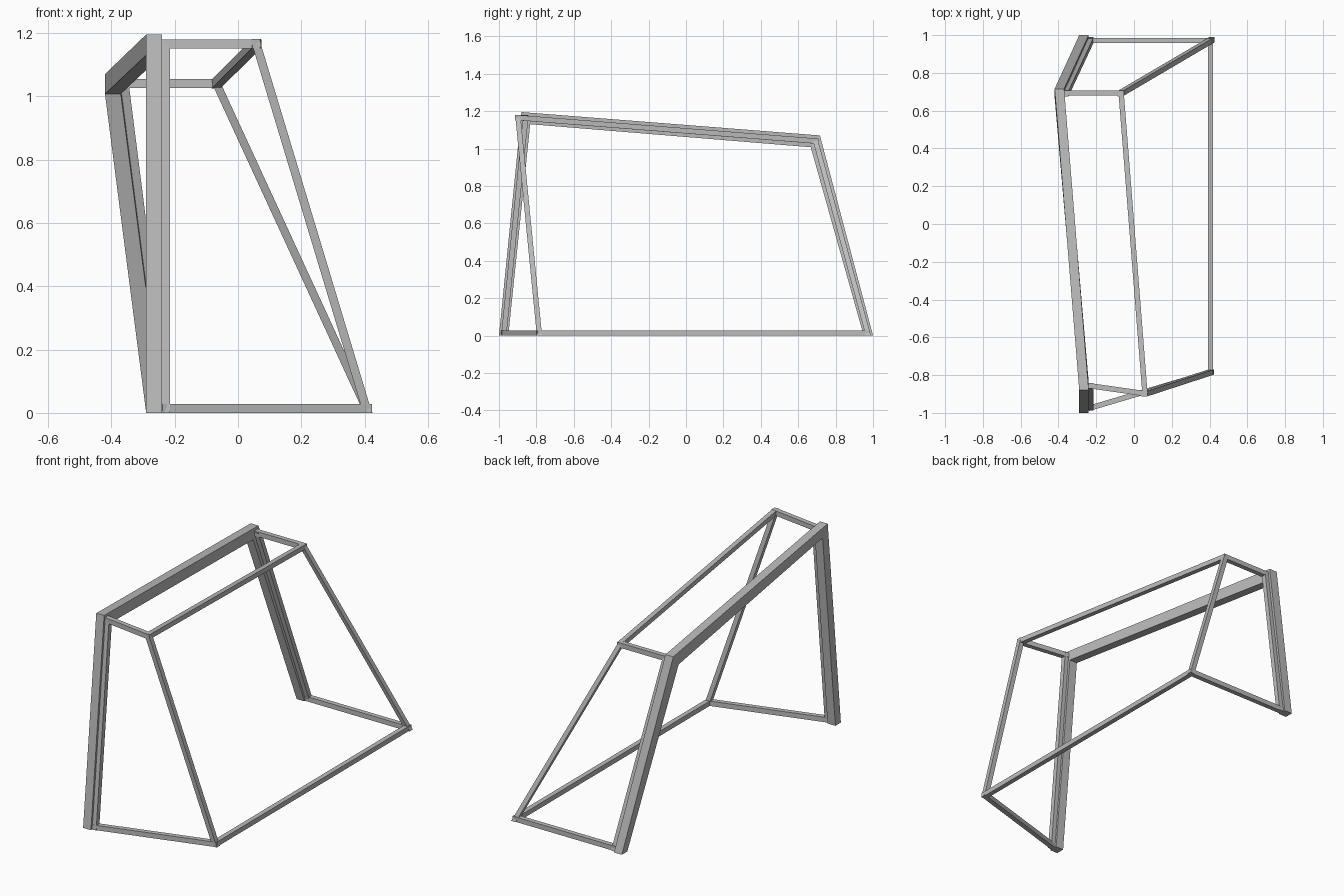
import bpy
import bmesh
from mathutils import Vector

cube = bpy.data.objects.get("Cube")
if cube:
    bpy.data.objects.remove(cube, do_unlink=True)

grey = bpy.data.materials.new("metal_grey")
grey.use_nodes = True
colour = (0.5, 0.5, 0.5, 1)
grey.diffuse_color = colour
grey.node_tree.nodes["Principled BSDF"].inputs["Base Color"].default_value = colour

HALF = 0.014  # half the thickness of a thin bar


def finish(name, bm):
    bmesh.ops.recalc_face_normals(bm, faces=bm.faces)
    mesh = bpy.data.meshes.new(name)
    bm.to_mesh(mesh)
    bm.free()
    mesh.materials.append(grey)
    bpy.context.collection.objects.link(bpy.data.objects.new(name, mesh))


def skin(name, rings):
    """Join four-cornered rings into a capped square tube."""
    bm = bmesh.new()
    loops = [[bm.verts.new(p) for p in ring] for ring in rings]
    for a, b in zip(loops, loops[1:]):
        for i in range(4):
            j = (i + 1) % 4
            bm.faces.new((a[i], a[j], b[j], b[i]))
    bm.faces.new(loops[0])
    bm.faces.new(loops[-1])
    finish(name, bm)


def bar(name, a, b):
    """Thin bar between two joints; upright bars are cut level at both ends."""
    a, b = Vector(a), Vector(b)
    d = b - a
    if abs(d.z) > 0.5:
        d /= abs(d.z)
        u, v = Vector((HALF, 0, 0)), Vector((0, HALF, 0))
    else:
        d.normalize()
        u = d.cross(Vector((0, 0, 1))).normalized() * HALF
        v = Vector((0, 0, HALF))
    ends = (a - d * HALF, b + d * HALF)
    skin(name, [[p + u + v, p - u + v, p - u - v, p + u - v] for p in ends])


# Thick mitred mouth frame: two posts and the crossbar
# Each station: x of the outer side, outer (y, z), inner (y, z)
stations = [
    (-0.29, (-1.0, 0), (-0.95, 0)),
    (-0.29, (-0.88, 1.195), (-0.833, 1.13)),
    (-0.42, (0.716, 1.07), (0.667, 1.007)),
    (-0.29, (1.0, 0), (0.95, 0)),
]
skin("mouth_frame", [
    [(x, *outer), (x + 0.05, *outer), (x + 0.05, *inner), (x, *inner)]
    for x, outer, inner in stations])

# Joints of the thin rear frame
joints = {
    "front": dict(post_foot=(-0.229, -0.973, HALF), post_top=(-0.229, -0.857, 1.165),
                  rear_top=(0.058, -0.898, 1.165), rear_foot=(0.405, -0.785, HALF)),
    "back": dict(post_foot=(-0.229, 0.971, HALF), post_top=(-0.359, 0.693, 1.04),
                 rear_top=(-0.068, 0.693, 1.04), rear_foot=(0.405, 0.971, HALF)),
}

# Side frames: inner post, top arm, sloping strut and ground bar
for side, j in joints.items():
    bar(side + "_inner_post", j["post_foot"], j["post_top"])
    bar(side + "_top_arm", j["post_top"], j["rear_top"])
    bar(side + "_rear_strut", j["rear_top"], j["rear_foot"])
    bar(side + "_ground_bar", j["post_foot"], j["rear_foot"])

# Long rails joining the two sides
bar("rear_top_rail", joints["front"]["rear_top"], joints["back"]["rear_top"])
bar("rear_ground_rail", joints["front"]["rear_foot"], joints["back"]["rear_foot"])
